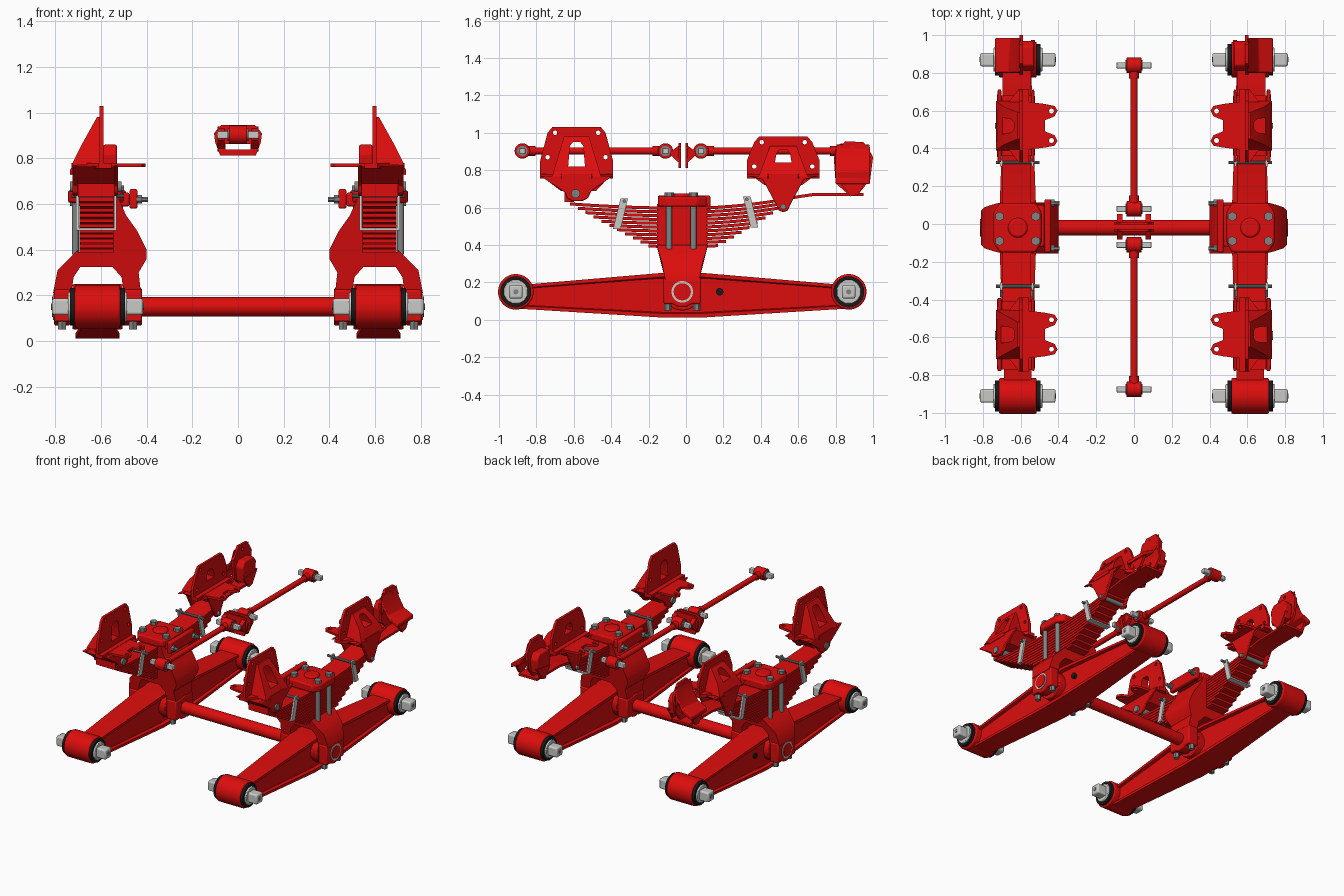
import bpy, bmesh
from math import sin, cos, pi
from mathutils import Vector

cube = bpy.data.objects.get("Cube")
if cube:
    bpy.data.objects.remove(cube)


def material(name, rgb):
    m = bpy.data.materials.new(name)
    m.use_nodes = True
    m.diffuse_color = (*rgb, 1)
    m.node_tree.nodes["Principled BSDF"].inputs["Base Color"].default_value = (*rgb, 1)
    return m


RED = material("red paint", (0.72, 0.004, 0.004))
SILVER = material("light steel", (0.58, 0.58, 0.57))
STEEL = material("dark steel", (0.22, 0.23, 0.23))
BLACK = material("black rubber", (0.01, 0.01, 0.01))
CX, CY, HUB = 0.615, -0.02, 0.15   # beam centre line and trunnion height
made = []


def place(axis, u, v, w):
    return Vector({"x": (w, u, v), "y": (u, w, v), "z": (u, v, w)}[axis])


def circle(u, v, r, n=24):
    return [(u + r * cos(2 * pi * (i + .5) / n), v + r * sin(2 * pi * (i + .5) / n)) for i in range(n)]


def rect(u0, u1, v0, v1):
    return [(u0, v0), (u1, v0), (u1, v1), (u0, v1)]


def part(name, mat, pieces, mirror=True, warp=None, cuts=None, bevel=0, recess=0):
    """Extruded outlines (axis, points, start, end) gathered in one object."""
    bm = bmesh.new()
    for axis, pts, a, b in pieces:
        lo = [bm.verts.new(place(axis, u, v, a)) for u, v in pts]
        hi = [bm.verts.new(place(axis, u, v, b)) for u, v in pts]
        bm.faces.new(lo)
        bm.faces.new(hi)
        for i in range(len(pts)):
            j = (i + 1) % len(pts)
            bm.faces.new((lo[i], lo[j], hi[j], hi[i]))
    bmesh.ops.recalc_face_normals(bm, faces=bm.faces)
    if recess:
        sides = [f for f in bm.faces if abs(f.normal.x) > .9]
        bmesh.ops.inset_individual(bm, faces=sides, thickness=.022, depth=0)
        bmesh.ops.inset_individual(bm, faces=sides, thickness=.006, depth=-recess)
    if warp:
        for v in bm.verts:
            v.co = warp(v.co)
    mesh = bpy.data.meshes.new(name)
    bm.to_mesh(mesh)
    bm.free()
    mesh.materials.append(mat)
    ob = bpy.data.objects.new(name, mesh)
    bpy.context.collection.objects.link(ob)
    if cuts:
        cutter = part("cutter", mat, cuts, mirror=False)
        made.remove(cutter)
        mod = ob.modifiers.new("holes", "BOOLEAN")
        mod.object, mod.operation, mod.solver = cutter, "DIFFERENCE", "EXACT"
        bpy.context.view_layer.objects.active = ob
        bpy.ops.object.modifier_apply(modifier="holes")
        bpy.data.objects.remove(cutter)
    if bevel:
        mod = ob.modifiers.new("soft edges", "BEVEL")
        mod.width, mod.segments, mod.limit_method = bevel, 2, "ANGLE"
    if mirror:
        ob.modifiers.new("other side", "MIRROR").use_mirror_merge = False
    made.append(ob)
    return ob


# Walking beam: tapered, with recessed webs
beam = [(-.88, .06), (-.1, .012), (.1, .012), (.88, .06), (.88, .185), (.12, .25), (-.12, .25), (-.88, .185)]


def beam_taper(c):
    c.x = CX + (c.x - CX) * (1 - .35 * abs(c.y - CY))
    return c


part("walking_beam", RED, [("x", [(y + CY, z) for y, z in beam], CX - .1, CX + .1)],
     warp=beam_taper, recess=.025)
part("beam_hub", RED, [("x", circle(CY, HUB, .1), CX - .11, CX + .11)], bevel=.006)
part("beam_plug", BLACK, [("x", circle(.18, HUB, .02, 12), CX + .05, CX + .078)])
ends = (CY - .89, CY + .89)
part("beam_eye", RED, [("x", circle(y, HUB, .095, 40), CX - .1, CX + .1) for y in ends], bevel=.008)
part("rubber_bushing", BLACK, [("x", circle(y, HUB, .083, 32), CX - .12, CX + .12) for y in ends])
part("bushing_sleeve", SILVER, [("x", circle(y, HUB, .066, 12), CX - .13, CX + .13) for y in ends], bevel=.005)
part("bar_pin", SILVER, [("x", rect(y - .036, y + .036, HUB - .036, HUB + .036), CX - .2, CX + .2)
                         for y in ends], bevel=.01)
part("bar_pin_hole", STEEL, [("x", circle(y, HUB, .014, 12), CX - .203, CX + .203) for y in ends])

# Cross tube and trunnion caps
part("cross_tube", RED, [("x", circle(CY, HUB, .042, 32), -.45, .45)], mirror=False)
caps = [(.42, .5), (.735, .805)]
part("trunnion_cap", RED, [("x", circle(CY, HUB, .083), a, b) for a, b in caps]
     + [("x", rect(CY - .1, CY + .1, .085, .225), a, b) for a, b in caps], bevel=.008)
part("trunnion_ring", SILVER, [("x", circle(CY, HUB, .058), .79, .81)])
part("trunnion_end", RED, [("x", circle(CY, HUB, .046), .79, .814)])
part("cap_bolts", STEEL, [("z", circle((a + b) / 2, CY + s * .078, .02, 6), .05, .1)
                          for a, b in caps for s in (-1, 1)])

# Saddle: arch straddling the beam with a flared inner wall
saddle = [(.70, .40), (.74, .36), (.79, .31), (.81, .21), (.73, .21), (.72, .28), (.69, .325),
          (.55, .325), (.51, .28), (.50, .21), (.425, .21), (.435, .3), (.40, .36), (.40, .40),
          (.44, .48), (.49, .55), (.52, .62), (.545, .62), (.545, .39), (.70, .39)]


def saddle_taper(c):
    c.y = CY + c.y * (.135 - .045 * min(1, max(0, (.39 - c.z) / .14)))
    return c


part("saddle", RED, [("y", saddle, -1, 1)], warp=saddle_taper)
part("saddle_side_plate", RED, [("x", rect(-.15, .13, .58, .665), .44, .475),
                                ("x", rect(-.12, .1, .59, .65), .475, .54)], bevel=.008)
part("side_plate_bolts", STEEL, [("x", circle(y, .62, r, 8), a, .45) for y in (-.13, .11)
                                 for r, a in ((.012, .395), (.02, .42))])

# Leaf spring pack: each lower leaf is shorter


def leaf(i):
    left, right = -.62 + .042 * i, (.95 if i == 0 else .592 - .042 * i)
    ys = [left + (right - left) * k / 18 for k in range(19)]
    mid = [(y, .605 - .0205 * i + (.17 * min(y, .66) ** 2 if y > 0 else .06 * y * y)) for y in ys]
    return mid + [(y, z - .016) for y, z in reversed(mid)]


part("leaf_spring", RED, [("x", leaf(i), .545, .695) for i in range(11)])
part("spring_core", RED, [("x", rect(-.15, .11, .385, .61), .55, .69)])

# Spring top pad and clamp bolts
part("top_pad", RED, [("z", [(.52, -.15), (.71, -.15), (.745, -.1), (.745, .06), (.71, .11), (.52, .11),
                             (.49, .06), (.49, -.1)], .605, .66),
                      ("z", circle(CX, CY, .052), .65, .675)], bevel=.01)
part("clamp_bolts", STEEL, [("z", circle(x, y, .016, 16), .38, .66) for x in (.52, .712) for y in (-.09, .04)])
part("clamp_nuts", STEEL, [("z", circle(x, y, .025, 6), .655, .682) for x in (.52, .712) for y in (-.09, .04)])

# Rebound clips round the leaves
for name, y, z, lean in (("front_clip", -.35, .485, .04), ("rear_clip", .345, .495, -.04)):
    def side(w, y=y, z=z, lean=lean):
        return [(y - w - lean / 2, z), (y + w - lean / 2, z), (y + w + lean / 2, z + .165), (y - w + lean / 2, z + .165)]
    part(name, SILVER, [("x", side(.02), .533, .543), ("x", side(.02), .697, .71),
                        ("x", rect(y - .02 - lean / 2, y + .02 - lean / 2, z, z + .01), .533, .71)])
    part(name + "_bolt", STEEL, [("x", circle(y + lean / 2, z + .15, .009, 10), .5, .73)])


# Frame hangers: upright plate, sloped housing with window, shelf, tabs and cheeks
def hanger(name, cy, top, lower, window):
    outline = [(-.195, .77), (.195, .77), (.195, .85), (.155, top - .03), (.13, top),
               (-.13, top), (-.155, top - .03), (-.195, .85)]
    z0, z1, w = window
    arch = [(cy - w, z0), (cy + w, z0), (cy + w * .8, z1 - .02), (cy + w * .45, z1),
            (cy - w * .45, z1), (cy - w * .8, z1 - .02)]
    opening = ("x", arch, .5, .8)
    holes = [("x", circle(cy + s * dy, z, .012, 12), .5, .8)
             for s in (-1, 1) for dy, z in ((.115, top - .03), (.155, top - .16))]
    part(name + "_plate", RED, [("x", [(cy + y, z) for y, z in outline], .588, .606)], cuts=holes + [opening])

    def narrow(c):
        c.y = cy + (c.y - cy) * (1 - .6 * (c.z - .77) / (top - .77))
        return c
    part(name + "_housing", RED, [("y", [(.6, top - .05), (.618, top - .05), (.69, .85), (.73, .77), (.6, .77)],
                                   cy - .13, cy + .13)], warp=narrow, cuts=[opening])
    shelf = [(.555, -.195), (.61, -.195), (.66, -.13), (.73, -.08), (.73, .08), (.66, .13), (.61, .195), (.555, .195)]
    part(name + "_shelf", RED, [("z", [(x, cy + y) for x, y in shelf], .755, .78)])
    tabs = [(.59, -.13), (.47, -.115), (.42, -.105), (.405, -.08), (.42, -.05), (.47, -.03),
            (.47, .03), (.42, .05), (.405, .08), (.42, .105), (.47, .115), (.59, .13)]
    part(name + "_tabs", RED, [("z", [(x, cy + y) for x, y in tabs], .762, .778)],
         cuts=[("z", circle(.437, cy + s * .078, .013, 12), .7, .8) for s in (-1, 1)])
    cheek = [(cy + y, z) for y, z in lower]
    part(name + "_cheeks", RED, [("x", cheek, .525, .543), ("x", cheek, .7, .725)], bevel=.005)


hanger("front_hanger", -.585, 1.03,
       [(-.195, .77), (-.06, .68), (-.05, .65), (-.02, .635), (.03, .635), (.06, .65), (.08, .69), (.195, .77)],
       (.82, .95, .045))
hanger("rear_hanger", .52, .98,
       [(-.195, .77), (-.11, .75), (-.04, .62), (-.025, .585), (0, .575), (.025, .585), (.04, .62),
        (.11, .75), (.195, .77)],
       (.84, .91, .045))
part("front_hanger_block", RED, [("x", [(-.77, .765), (-.67, .69), (-.48, .69), (-.41, .765)], .54, .705),
                                 ("x", rect(-.65, -.6, .63, .7), .54, .7)])
part("rear_hanger_block", RED, [("x", [(.36, .765), (.42, .72), (.62, .72), (.68, .765)], .54, .705)])
part("front_hanger_pin", STEEL, [("x", circle(-.59, .675, .024, 12), .51, .735)])
part("rear_hanger_pin", STEEL, [("x", circle(.52, .605, .015, 12), .51, .735)])

# Rear slipper bracket: plate with a curved scoop and inner block
slipper = [(.85, .955), (.95, .95), (.99, .89), (1.0, .87), (.985, .75), (.92, .67),
           (.88, .66), (.80, .73), (.79, .87)]
part("slipper_plate", RED, [("x", slipper, .588, .606)],
     cuts=[("x", circle(y, z, .012, 12), .5, .8) for y, z in ((.89, .92), (.84, .83), (.95, .83), (.89, .74))])
bowl = [(.60, .94), (.62, .86), (.66, .79), (.735, .755)]
part("slipper_scoop", RED, [("y", bowl + [(x, z - .03) for x, z in reversed(bowl[1:])] + [(.6, .76)], .8, .985)],
     bevel=.006)
part("slipper_block", RED, [("x", [(.82, .71), (.96, .72), (.97, .82), (.94, .86), (.84, .86), (.81, .82)],
                            .53, .59)], bevel=.008)
part("slipper_cheeks", RED, [("x", [(.82, .74), (.88, .66), (.92, .67), (.975, .76)], a, a + .02)
                             for a in (.525, .7)])

# Torque rods along the centre line
ROD = .903
rods = [(-.875, -.11), (.08, .84)]
eyes = [y for rod in rods for y in rod]
part("torque_rod", RED, [("y", circle(0, ROD, .019), a, b) for a, b in rods], mirror=False)
part("torque_rod_neck", RED, [("y", circle(0, ROD, .026), y + s * .03, y + s * .07)
                              for a, b in rods for y, s in ((a, 1), (b, -1))], mirror=False)
part("torque_rod_eye", RED, [("x", circle(y, ROD, .041, 28), -.04, .04) for y in eyes], mirror=False, bevel=.004)
part("torque_rod_bushing", STEEL, [("x", circle(y, ROD, .028, 20), -.046, .046) for y in eyes], mirror=False)
part("torque_rod_pin", SILVER, [("x", rect(y - .016, y + .016, ROD - .016, ROD + .016), -.093, .093)
                                for y in eyes], mirror=False, bevel=.004)

# Rod mounting brackets, back to back at the middle
face = [(-.075, .945), (.075, .945), (.105, .91), (.1, .87), (.078, .812), (-.078, .812), (-.1, .87), (-.105, .91)]
gap = [("y", rect(-.055, .055, .838, .862), -.2, .2)]
for name, y0, s in (("front_rod_bracket", -.027, -1), ("rear_rod_bracket", -.003, 1)):
    part(name, RED, [("y", face, y0, y0 + s * .014)], mirror=False, cuts=gap)
    part(name + "_ears", RED, [("x", [(y0, .94), (y0 + s * .055, .9), (y0 + s * .055, .88), (y0, .83)], a, a + .03)
                               for a in (-.09, .06)], mirror=False)

# Smooth round surfaces, keep hard edges
bpy.ops.object.select_all(action="DESELECT")
for ob in made:
    ob.select_set(True)
bpy.context.view_layer.objects.active = made[0]
bpy.ops.object.shade_smooth_by_angle(angle=.6)
